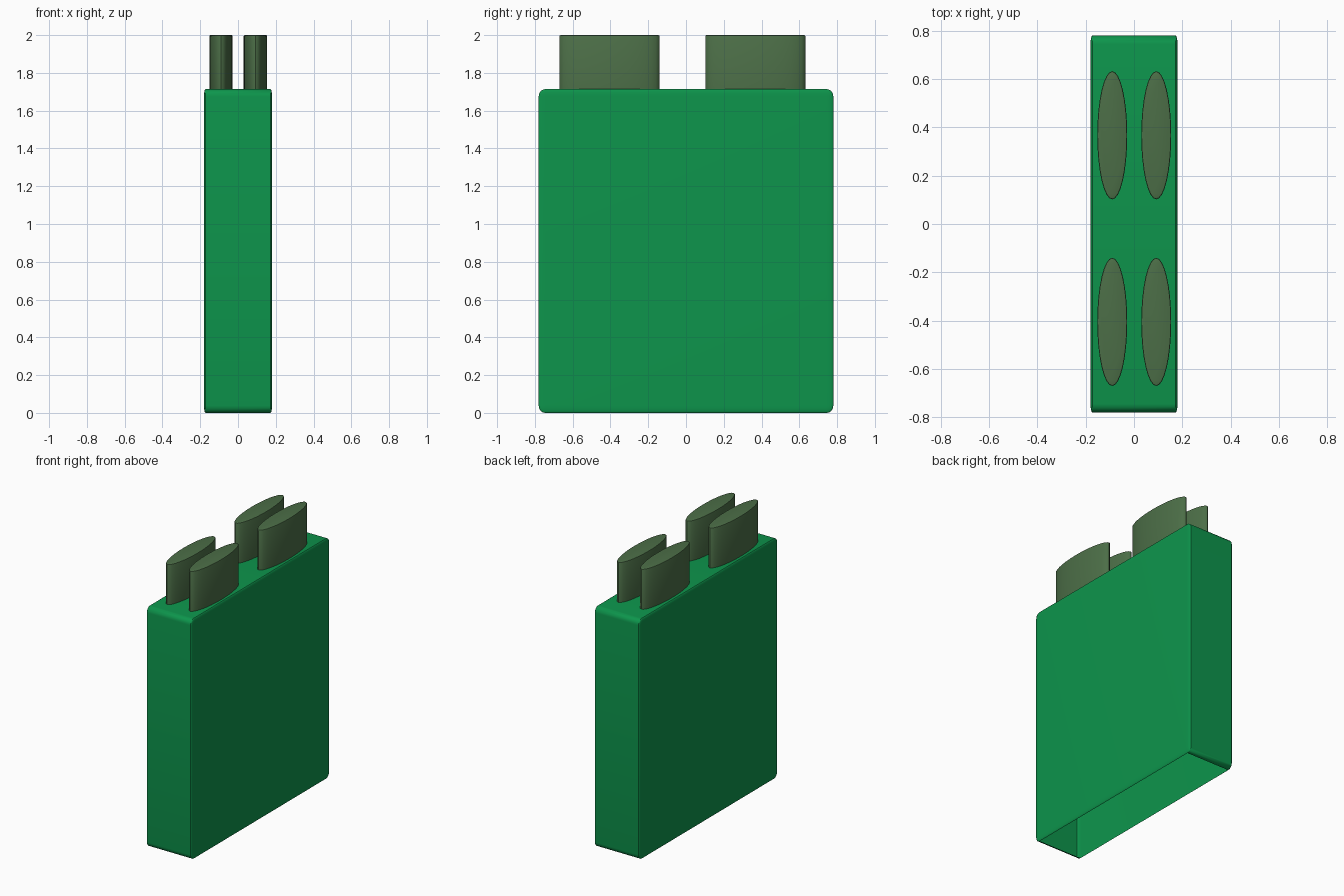
import bpy, bmesh
from mathutils import Matrix, Vector

cube = bpy.data.objects.get("Cube")
if cube:
    bpy.data.objects.remove(cube, do_unlink=True)


def make_material(name, color):
    mat = bpy.data.materials.new(name)
    mat.use_nodes = True
    mat.diffuse_color = color
    mat.node_tree.nodes["Principled BSDF"].inputs["Base Color"].default_value = color
    return mat


green = make_material("bright green", (0.004, 0.30, 0.072, 1))
olive = make_material("olive green", (0.072, 0.156, 0.063, 1))


def finish(bm, name, mat, location):
    mesh = bpy.data.meshes.new(name)
    bm.to_mesh(mesh)
    bm.free()
    mesh.materials.append(mat)
    obj = bpy.data.objects.new(name, mesh)
    obj.location = location
    bpy.context.collection.objects.link(obj)
    bpy.ops.object.select_all(action="DESELECT")
    obj.select_set(True)
    bpy.context.view_layer.objects.active = obj
    bpy.ops.object.shade_smooth_by_angle(angle=0.6)
    return obj


# Hollow case: rounded cube stretched to size, open underneath
bm = bmesh.new()
bmesh.ops.create_cube(bm, size=2)
bmesh.ops.bevel(bm, geom=bm.edges[:], offset=0.045, segments=5,
                profile=0.5, affect="EDGES")
bottom = [f for f in bm.faces if f.normal.z < -0.99 and f.calc_area() > 1]
bmesh.ops.delete(bm, geom=bottom, context="FACES")
bmesh.ops.scale(bm, vec=Vector((0.18, 0.78, 0.857)), verts=bm.verts)
finish(bm, "case", green, (0, 0, 0.857))


# Elliptical pegs with slightly softened top rims
def make_peg(name, x, y):
    height = 0.29
    bm = bmesh.new()
    bmesh.ops.create_cone(bm, cap_ends=True, segments=32, radius1=1, radius2=1,
                          depth=height, matrix=Matrix.Translation((0, 0, height / 2)))
    bmesh.ops.scale(bm, vec=Vector((0.062, 0.265, 1)), verts=bm.verts)
    rim = [e for e in bm.edges if all(v.co.z > height - 0.01 for v in e.verts)]
    bmesh.ops.bevel(bm, geom=rim, offset=0.006, segments=2,
                    profile=0.5, affect="EDGES")
    finish(bm, name, olive, (x, y, 2 - height))


for side, x in (("right", -0.09), ("left", 0.092)):
    for end, y in (("front", -0.405), ("back", 0.367)):
        make_peg(f"{end}_{side}_peg", x, y)
